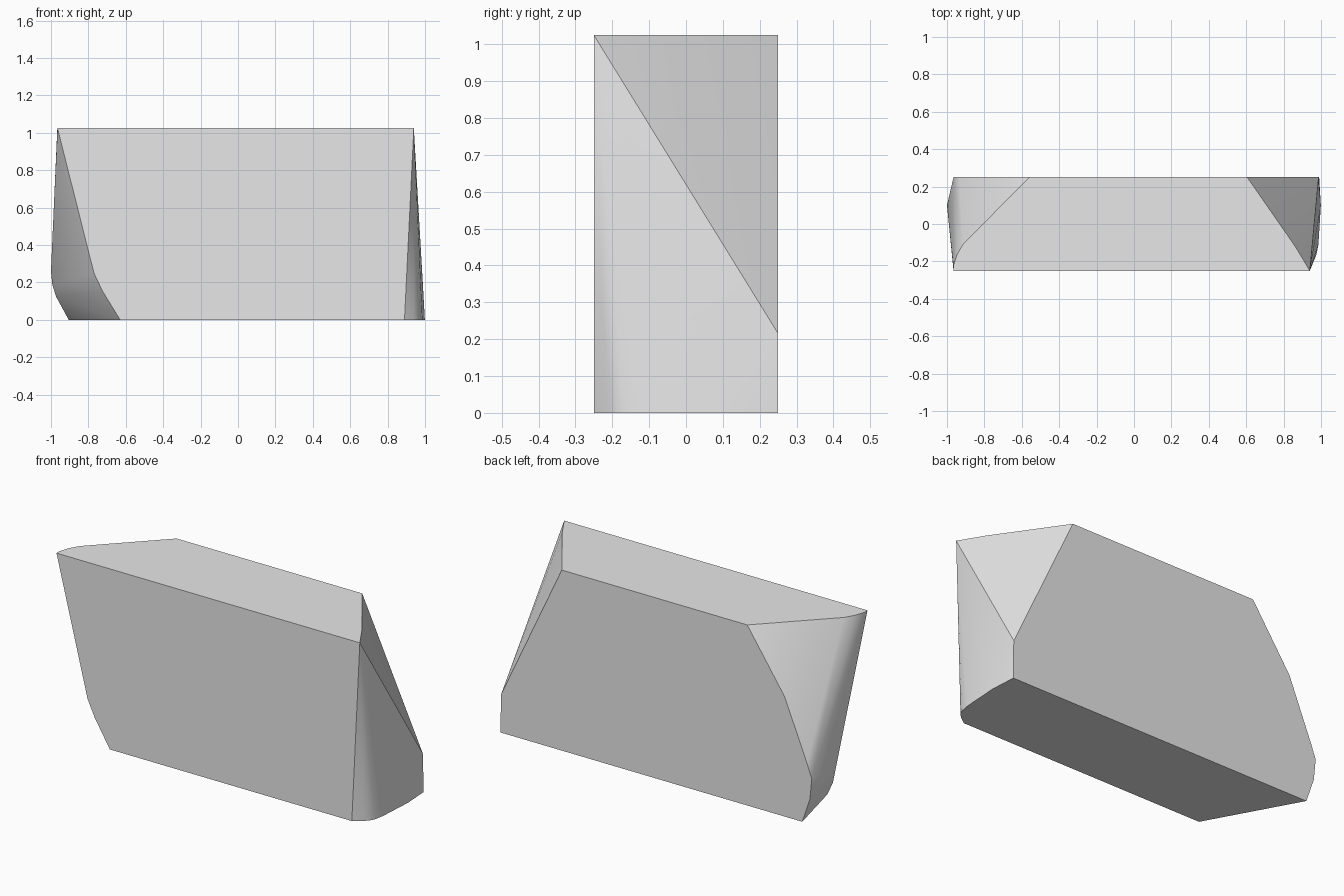
import bpy, bmesh, math

cube = bpy.data.objects.get("Cube")
if cube:
    bpy.data.objects.remove(cube, do_unlink=True)

FRONT, BACK, TOP = -0.25, 0.25, 1.025

# Flat grey stone
stone = bpy.data.materials.new("stone_grey")
stone.use_nodes = True
stone.diffuse_color = (0.8, 0.8, 0.8, 1)
stone.node_tree.nodes["Principled BSDF"].inputs["Base Color"].default_value = (0.8, 0.8, 0.8, 1)

# Outline of the front face (x, z)
front = [(-0.965, TOP), (-0.77, 0.25), (-0.725, 0.155), (-0.63, 0), (0.89, 0), (0.94, TOP)]
# Outline of the back face (x, z)
back = [(-0.56, TOP), (-0.795, 0.68), (-0.935, 0.34), (-0.965, 0.26),
        (-0.953, 0.14), (-0.905, 0), (0.99, 0), (0.987, 0.215), (0.605, TOP)]
# Rounded ends of the top face (x, y)
top = [(-0.915, -0.11), (-0.947, -0.165), (-0.966, -0.225), (0.862, -0.12)]
# Rounded right end of the base (x, y)
base = [(0.938, -0.215), (0.96, -0.193), (0.975, -0.165), (0.986, -0.11), (0.999, 0.1)]
# Bulge of the left end (x, y, z)
bulge = [(-1.0, 0.1, 0.26), (-0.993, 0.1, 0.19), (-0.973, 0.12, 0.125)]

points = [(x, FRONT, z) for x, z in front] + [(x, BACK, z) for x, z in back]
points += [(x, y, TOP) for x, y in top] + [(x, y, 0) for x, y in base] + bulge

# Wrap the outlines in one convex block and merge the flat faces
bm = bmesh.new()
for p in points:
    bm.verts.new(p)
hull = bmesh.ops.convex_hull(bm, input=bm.verts[:])
spare = {v for v in hull["geom_interior"] + hull["geom_unused"] if isinstance(v, bmesh.types.BMVert)}
bmesh.ops.delete(bm, geom=list(spare), context='VERTS')
bmesh.ops.dissolve_limit(bm, angle_limit=math.radians(0.5), verts=bm.verts[:], edges=bm.edges[:])
bmesh.ops.recalc_face_normals(bm, faces=bm.faces[:])

mesh = bpy.data.meshes.new("stone_block")
bm.to_mesh(mesh)
bm.free()
mesh.materials.append(stone)
block = bpy.data.objects.new("stone_block", mesh)
bpy.context.collection.objects.link(block)

# Smooth ends, sharp rims
bpy.ops.object.select_all(action='DESELECT')
block.select_set(True)
bpy.context.view_layer.objects.active = block
bpy.ops.object.shade_smooth_by_angle(angle=math.radians(32))
